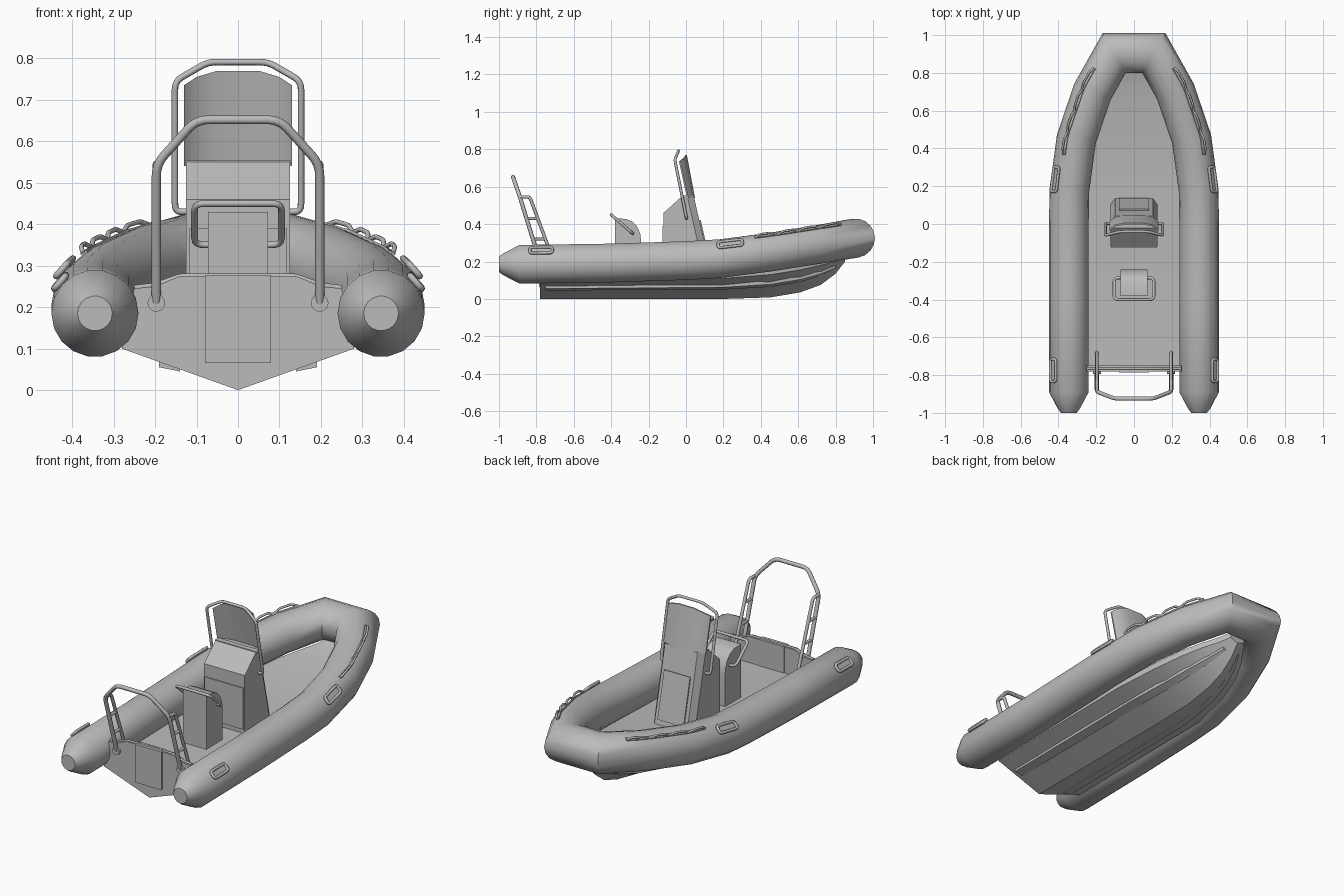
import bpy, bmesh, math
from mathutils import Vector

if "Cube" in bpy.data.objects:
    bpy.data.objects.remove(bpy.data.objects["Cube"], do_unlink=True)

grey = bpy.data.materials.new("plain_grey")
grey.use_nodes = True
grey.diffuse_color = (0.5, 0.5, 0.5, 1)
grey.node_tree.nodes["Principled BSDF"].inputs["Base Color"].default_value = (0.5, 0.5, 0.5, 1)


def finish(name, mesh, angle=35):
    bm = bmesh.new()
    bm.from_mesh(mesh)
    bmesh.ops.recalc_face_normals(bm, faces=bm.faces)
    bm.to_mesh(mesh)
    bm.free()
    mesh.materials.clear()
    mesh.materials.append(grey)
    obj = bpy.data.objects.new(name, mesh)
    bpy.context.collection.objects.link(obj)
    bpy.ops.object.select_all(action="DESELECT")
    obj.select_set(True)
    bpy.context.view_layer.objects.active = obj
    bpy.ops.object.shade_smooth_by_angle(angle=math.radians(angle))
    return obj


def loft(name, rings, angle=35):
    """Skin a list of equal closed rings and cap both ends."""
    n = len(rings[0])
    faces = [(i * n + j, i * n + (j + 1) % n, (i + 1) * n + (j + 1) % n, (i + 1) * n + j)
             for i in range(len(rings) - 1) for j in range(n)]
    faces += [tuple(range(n)), tuple(range((len(rings) - 1) * n, len(rings) * n))]
    mesh = bpy.data.meshes.new(name)
    mesh.from_pydata([p for r in rings for p in r], [], faces)
    return finish(name, mesh, angle)


def rounded(points, r, closed=False):
    """Replace each corner of a path with a short arc."""
    pts = [Vector(p) for p in points]
    out = []
    for i, p in enumerate(pts):
        if not closed and i in (0, len(pts) - 1):
            out.append(p)
            continue
        a, b = pts[i - 1] - p, pts[(i + 1) % len(pts)] - p
        a = p + a.normalized() * min(r, a.length * 0.45)
        b = p + b.normalized() * min(r, b.length * 0.45)
        for k in range(5):
            t = k / 4
            out.append(a * (1 - t) ** 2 + p * 2 * t * (1 - t) + b * t * t)
    return out


def pipe(name, points, radius, corner=0.02, closed=False):
    curve = bpy.data.curves.new(name, "CURVE")
    curve.dimensions = "3D"
    curve.bevel_depth = radius
    curve.bevel_resolution = 2
    curve.use_fill_caps = True
    pts = rounded(points, corner, closed)
    spline = curve.splines.new("POLY")
    spline.points.add(len(pts) - 1)
    for sp, p in zip(spline.points, pts):
        sp.co = (*p, 1)
    spline.use_cyclic_u = closed
    temp = bpy.data.objects.new(name + "_path", curve)
    mesh = bpy.data.meshes.new_from_object(temp)
    bpy.data.objects.remove(temp)
    return finish(name, mesh, 60)


def slab(name, corners, offset):
    off = Vector(offset)
    return loft(name, [[Vector(c) for c in corners], [Vector(c) + off for c in corners]])


# Inflatable tube: centreline of one side as (x, y, z, radius)
LINE = [(.345, -1, .185, .042), (.345, -.975, .185, .06), (.345, -.89, .185, .105),
        (.345, -.4, .192, .105), (.345, 0, .205, .105), (.342, .18, .215, .105),
        (.305, .45, .25, .105), (.22, .70, .29, .105), (.105, .905, .325, .105)]
path = LINE + [(-x, y, z, r) for x, y, z, r in reversed(LINE)]
rings = []
for i, (x, y, z, r) in enumerate(path):
    here = Vector((x, y, 0))
    d1 = (here - Vector((*path[i - 1][:2], 0))).normalized() if i else Vector((0, 1, 0))
    d2 = (Vector((*path[i + 1][:2], 0)) - here).normalized() if i < len(path) - 1 else Vector((0, -1, 0))
    t = (d1 + d2).normalized()
    side = Vector((t.y, -t.x, 0)) / t.dot(d1)
    rings.append([Vector((x, y, z)) + side * r * math.cos(a) + Vector((0, 0, r * math.sin(a)))
                  for a in (k * math.tau / 18 for k in range(18))])
loft("inflatable_tube", rings, 50)


def tube_point(y, degrees, lift, s):
    """Point above the tube skin; degrees measured up from straight outboard."""
    for a, b in zip(LINE, LINE[1:]):
        if a[1] <= y <= b[1]:
            f = (y - a[1]) / (b[1] - a[1])
            c = Vector(a[:3]).lerp(Vector(b[:3]), f)
            t = Vector((b[0] - a[0], b[1] - a[1], 0)).normalized()
            r = .105 + lift
            ang = math.radians(degrees)
            p = c + Vector((t.y, -t.x, 0)) * r * math.cos(ang) + Vector((0, 0, r * math.sin(ang)))
            return Vector((p.x * s, p.y, p.z))


# Hull stations: (y, keel z, chine x, chine z, deck z)
HULL = [(-.75, 0, .28, .10, .13), (.2, 0, .28, .11, .14), (.45, .008, .24, .13, .165),
        (.61, .035, .19, .155, .19), (.72, .075, .135, .18, .21), (.80, .135, .08, .2, .23),
        (.85, .20, .045, .22, .25)]
loft("hull_and_deck", [[(0, y, k), (cx, y, cz), (cx, y, d), (-cx, y, d), (-cx, y, cz)]
                       for y, k, cx, cz, d in HULL], 30)

# Transom board with motor pad
half = [(.28, .10), (.25, .245), (.20, .25), (.14, .275)]
outline = [(0, 0)] + half + [(-x, z) for x, z in reversed(half)]
slab("transom", [(x, -.78, z) for x, z in outline], (0, .03, 0))
slab("motor_pad", [(-.08, -.787, .065), (.08, -.787, .065), (.08, -.787, .277), (-.08, -.787, .277)], (0, .04, 0))
pipe("transom_top_trim", [(-.25, -.765, .247), (-.20, -.765, .253), (-.14, -.765, .275), (.14, -.765, .275),
                          (.20, -.765, .253), (.25, -.765, .247)], .006, .01)

# Steering console, tapered in height with chamfered front corners
loft("console", [[(-.125, yr, z), (.125, yr, z), (.125, yf - .035, z), (.1, yf, z), (-.1, yf, z), (-.125, yf - .035, z)]
                 for z, yr, yf in [(.12, -.12, .14), (.46, -.12, .062), (.55, -.02, .042)]], 25)
slab("console_rear_hatch", [(-.118, -.12, .16), (.118, -.12, .16), (.118, -.12, .39), (-.118, -.12, .39)], (0, -.006, 0))
slab("console_front_hatch", [(-.08, .13, .165), (.08, .13, .165), (.08, .072, .42), (-.08, .072, .42)], (0, .007, .002))
slab("dash_lip", [(-.128, -.02, .545), (.128, -.02, .545), (.128, .01, .545), (-.128, .01, .545)], (0, 0, .009))

# Wrapped windscreen
columns = [(-.13, -.035, .735), (-.10, -.01, .755), (-.05, 0, .77), (.05, 0, .77), (.10, -.01, .755), (.13, -.035, .735)]
loft("windscreen", [[(x, .04 + dy, .54), (x, .048 + dy, .54), (x, .232 * .04 - (top - .54) * .02 + dy, top),
                     (x, .232 * .04 - (top - .54) * .02 + dy - .008, top)] for x, dy, top in columns])
pipe("windscreen_frame", [(-.12, .003, .43), (-.152, .003, .43), (-.152, -.06, .745), (-.072, -.04, .791),
                          (.072, -.04, .791), (.152, -.06, .745), (.152, .003, .43), (.12, .003, .43)], .008)

# Helm seat with rounded cushion and grab rail
seat = [(-.38, .12), (-.38, .43), (-.32, .428), (-.285, .412), (-.26, .385), (-.245, .35), (-.24, .31), (-.24, .12)]
slab("seat", [(-.072, y, z) for y, z in seat], (.144, 0, 0))
pipe("seat_rail", [(-.105, -.40, .45), (.105, -.40, .45), (.105, -.285, .35), (-.105, -.285, .35)], .008, .025, True)

# Stern arch: main hoop, rear ladder legs, rungs and feet
hoop = [(.197, -.785, .21), (.197, -.888, .545), (.10, -.925, .652)]
pipe("stern_arch", hoop + [(-x, y, z) for x, y, z in reversed(hoop)], .011, .03)

for s, label in ((1, "left"), (-1, "right")):
    pipe("arch_leg_" + label, [(s * .197, -.888, .545), (s * .197, -.835, .545), (s * .197, -.68, .125)], .009, .015)
    for k, z in enumerate((.43, .32)):
        pipe(f"arch_rung_{label}_{k}", [(s * .197, -.785 - (z - .21) * .307, z),
                                        (s * .197, -.835 + (.545 - z) * .369, z)], .008)
    bpy.ops.mesh.primitive_cylinder_add(vertices=16, radius=.021, depth=.014, location=(s * .197, -.787, .21),
                                        rotation=(math.pi / 2, 0, 0))
    foot = bpy.context.object
    foot.name = "arch_foot_" + label
    foot.data.materials.append(grey)

    # Spray rail following the bottom panels
    rail = []
    for y, k, cx, cz, d in HULL[:-1]:
        a, b = (Vector((s * cx * f, y, k + (cz - k) * f)) for f in (.5, .68))
        rail.append([a + Vector((0, 0, .01)), a - Vector((0, 0, .005)), b - Vector((0, 0, .013)), b + Vector((0, 0, .01))])
    loft("spray_rail_" + label, rail)

    # Lifting handles: a base pad and a raised loop
    for name, y in (("stern", -.775), ("middle", .23)):
        ring = [tube_point(y + dy, deg, .009, s) for dy, deg in ((-.06, 31), (.06, 31), (.06, 52), (-.06, 52))]
        pipe(f"{name}_handle_{label}", ring, .008, .015, True)
        loft(f"{name}_handle_pad_{label}", [[tube_point(y + dy, deg, lift, s) for dy, deg in
                                            ((-.06, 32), (.06, 32), (.06, 51), (-.06, 51))] for lift in (-.01, .006)])

    # Bow grab strip with rope loops
    ys = [.36 + k * .44 / 16 for k in range(17)]
    loft("bow_strip_" + label, [[tube_point(y, deg, lift, s) for deg, lift in
                                 ((55, -.006), (55, .005), (64, .005), (64, -.006))] for y in ys])
    pipe("bow_rope_" + label, [tube_point(y, 58, .018 if k % 4 in (1, 2, 3) else .002, s)
                               for k, y in enumerate(ys)], .006, .01)
